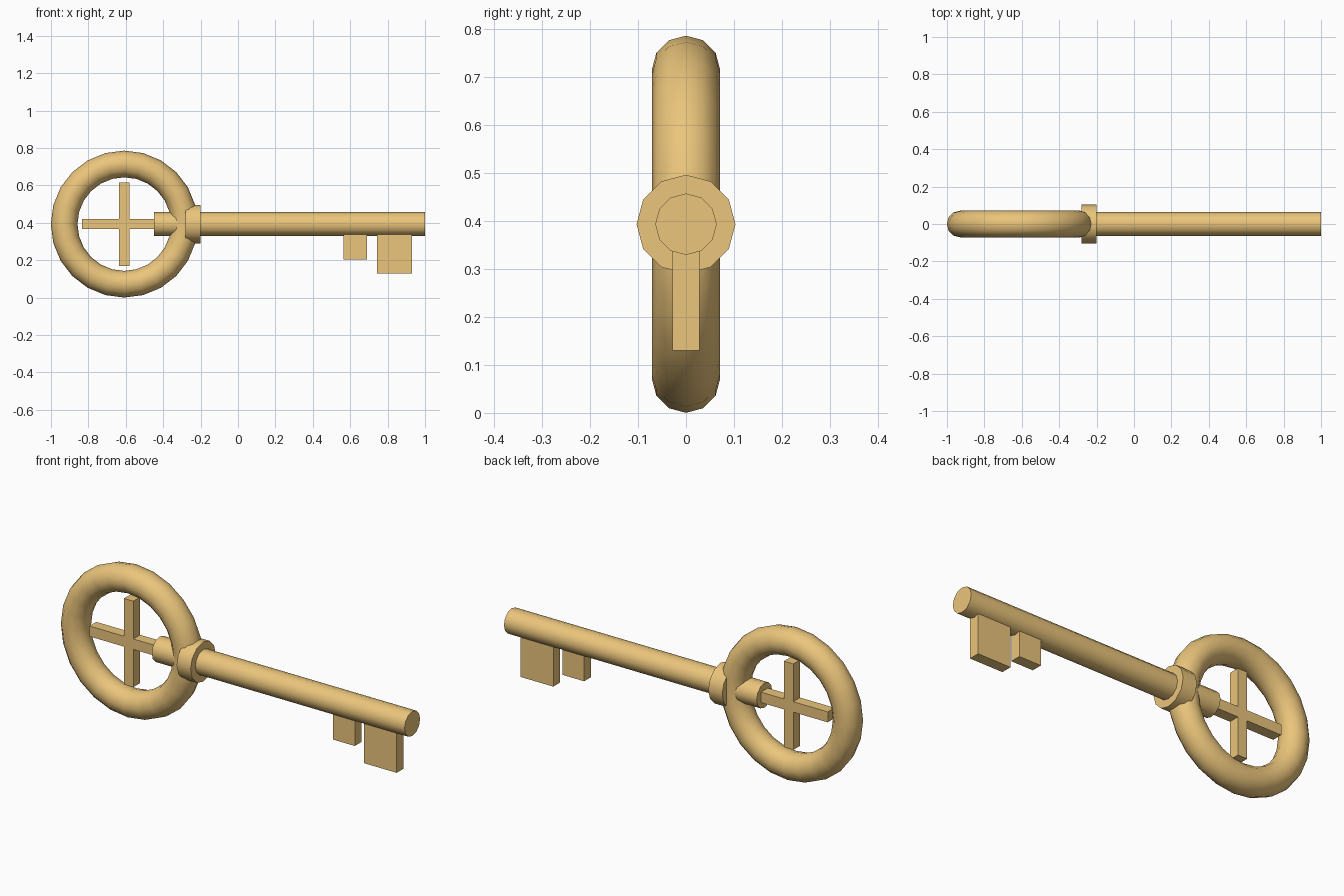
import bpy
from math import radians, pi

if "Cube" in bpy.data.objects:
    bpy.data.objects.remove(bpy.data.objects["Cube"])

CZ = 0.393    # height of the key axis
RX = -0.608   # centre of the bow ring

mat = bpy.data.materials.new("brass")
mat.diffuse_color = (0.83, 0.56, 0.2, 1)
mat.use_nodes = True
mat.node_tree.nodes["Principled BSDF"].inputs["Base Color"].default_value = mat.diffuse_color


def finish(name, smooth=False):
    ob = bpy.context.object
    ob.name = name
    ob.data.materials.append(mat)
    bpy.ops.object.transform_apply(location=False, rotation=True, scale=True)
    if smooth:
        bpy.ops.object.shade_smooth_by_angle(angle=radians(40))


def rod(name, x0, x1, r):
    bpy.ops.mesh.primitive_cylinder_add(vertices=12, radius=r, depth=x1 - x0,
                                        location=((x0 + x1) / 2, 0, CZ),
                                        rotation=(0, pi / 2, 0))
    finish(name, True)


def box(name, x0, x1, z0, z1, depth=0.056):
    bpy.ops.mesh.primitive_cube_add(size=1, location=((x0 + x1) / 2, 0, (z0 + z1) / 2))
    bpy.context.object.scale = (x1 - x0, depth, z1 - z0)
    finish(name)


# Bow ring, standing upright
bpy.ops.mesh.primitive_torus_add(major_segments=24, minor_segments=12,
                                 major_radius=0.3215, minor_radius=0.0713,
                                 location=(RX, 0, CZ), rotation=(pi / 2, 0, 0))
finish("bow_ring", True)

# Cross inside the ring
box("cross_vertical", RX - 0.027, RX + 0.027, CZ - 0.223, CZ + 0.223)
box("cross_horizontal", RX - 0.225, RX + 0.225, CZ - 0.027, CZ + 0.027)

# Shaft and collar
rod("shaft", -0.45, 1.0, 0.064)
rod("collar", -0.28, -0.20, 0.103)

# Bits hanging under the shaft
box("small_bit", 0.565, 0.69, 0.205, 0.35)
box("large_bit", 0.742, 0.93, 0.13, 0.35)
